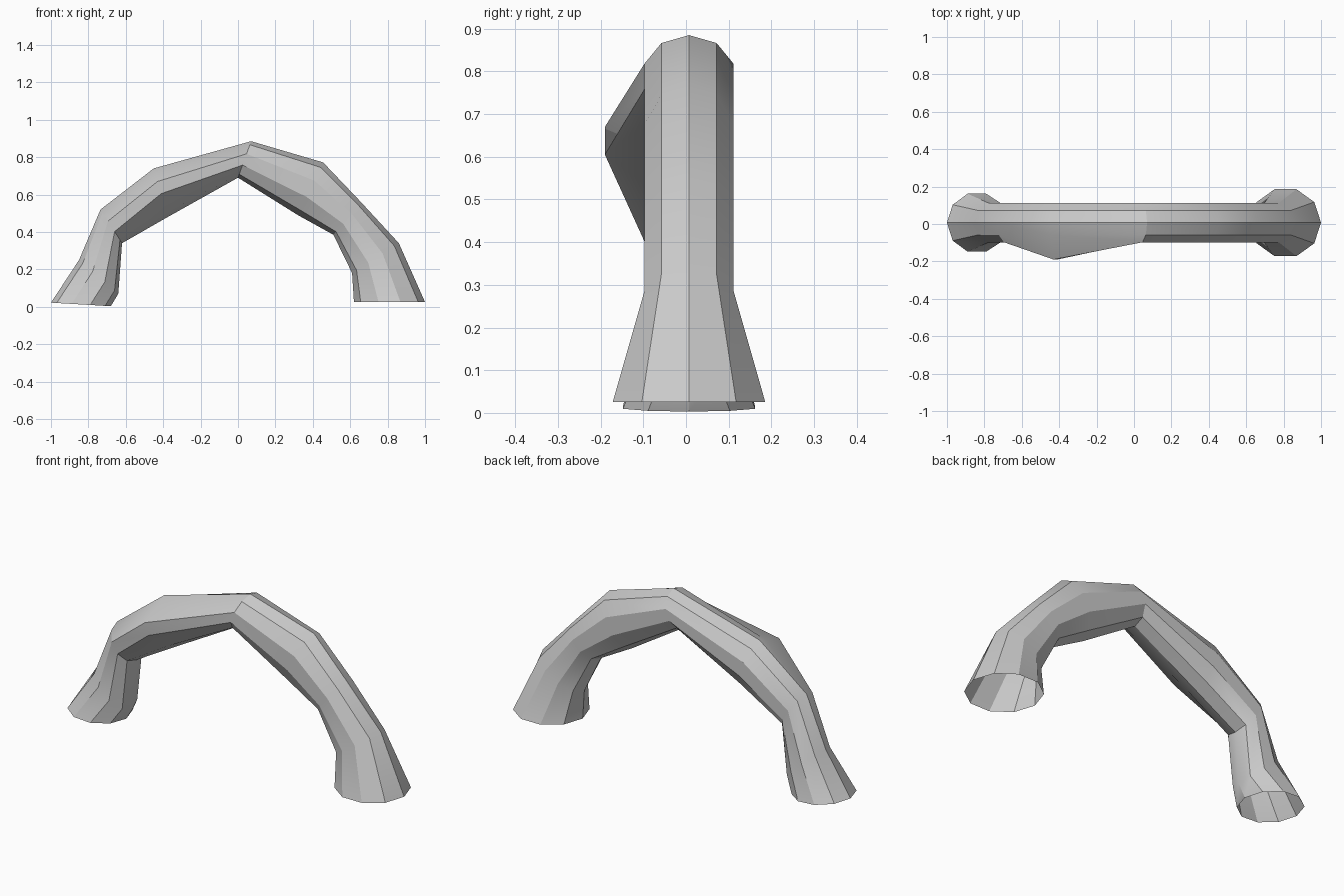
import bpy, bmesh, math
from mathutils import Vector

if "Cube" in bpy.data.objects:
    bpy.data.objects.remove(bpy.data.objects["Cube"])

SIDES = 10
# Rings along the arch: outer x, z, inner x, z, half width in y
rings = [
    (-1.00, 0.022, -0.68, 0.003, 0.163),
    (-0.85, 0.25, -0.64, 0.07, 0.11),
    (-0.735, 0.52, -0.62, 0.34, 0.11),
    (-0.45, 0.74, -0.37, 0.483, 0.11),
    (0.07, 0.885, 0.00, 0.69, 0.11),
    (0.455, 0.772, 0.32, 0.49, 0.11),
    (0.66, 0.557, 0.51, 0.385, 0.11),
    (0.86, 0.34, 0.61, 0.18, 0.11),
    (1.00, 0.025, 0.62, 0.025, 0.188),
]

# Ten-sided tube swept along the arch, open at both feet
bm = bmesh.new()
loops = []
for ox, oz, ix, iz, w in rings:
    outer, inner = Vector((ox, 0.007, oz)), Vector((ix, 0.007, iz))
    mid, half = (outer + inner) / 2, (outer - inner) / 2
    loop = []
    for k in range(SIDES):
        a = math.tau * k / SIDES
        loop.append(bm.verts.new(mid + half * math.cos(a) + Vector((0, -w * math.sin(a), 0))))
    loops.append(loop)

# Knob pulled out of the front on the left shoulder
loops[3][2].co = (-0.43, -0.19, 0.67)
loops[3][3].co = (-0.41, -0.19, 0.605)

for a, b in zip(loops, loops[1:]):
    for k in range(SIDES):
        n = (k + 1) % SIDES
        bm.faces.new((a[k], a[n], b[n], b[k]))
bmesh.ops.recalc_face_normals(bm, faces=bm.faces)
# Open tube: make sure the crown faces outwards
bm.normal_update()
if max(bm.faces, key=lambda f: f.calc_center_median().z).normal.z < 0:
    bmesh.ops.reverse_faces(bm, faces=bm.faces)

mesh = bpy.data.meshes.new("arch")
bm.to_mesh(mesh)
bm.free()
arch = bpy.data.objects.new("arch", mesh)
bpy.context.collection.objects.link(arch)
bpy.context.view_layer.objects.active = arch
arch.select_set(True)
bpy.ops.object.shade_smooth_by_angle(angle=math.radians(30))
